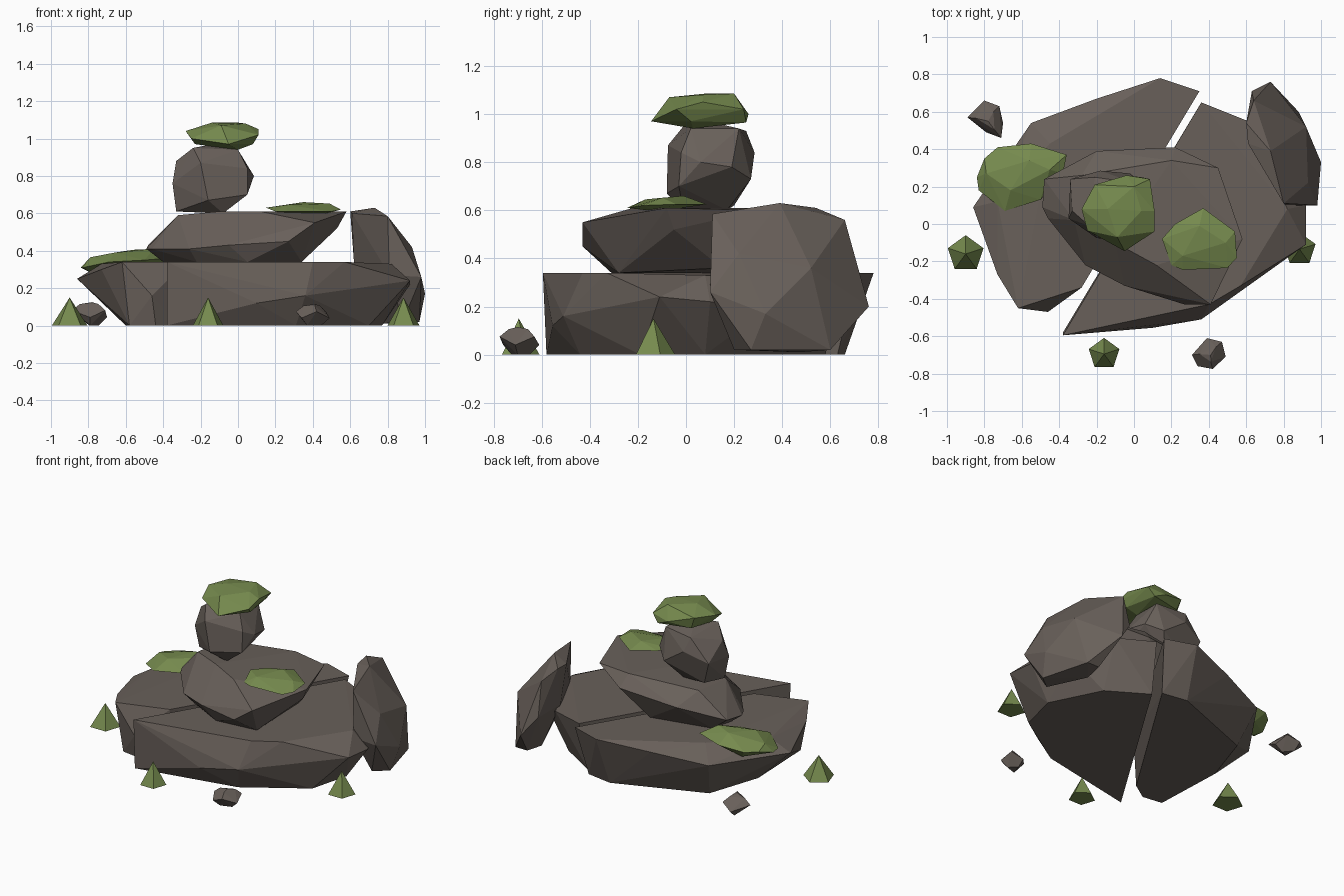
import bpy, bmesh, math


def material(name, rgb):
    m = bpy.data.materials.new(name)
    m.diffuse_color = (*rgb, 1)
    return m


STONE = material("warm_grey_stone", (0.140, 0.117, 0.102))
MOSS = material("moss_green", (0.180, 0.255, 0.076))


def faceted(name, points, mat):
    """Flat-faced solid wrapped tightly around a few corner points."""
    bm = bmesh.new()
    for p in points:
        bm.verts.new(p)
    res = bmesh.ops.convex_hull(bm, input=bm.verts[:])
    loose = {g for g in res["geom_interior"] + res["geom_unused"]
             if isinstance(g, bmesh.types.BMVert)}
    bmesh.ops.delete(bm, geom=list(loose), context="VERTS")
    bmesh.ops.dissolve_limit(bm, angle_limit=math.radians(2),
                             verts=bm.verts[:], edges=bm.edges[:])
    bmesh.ops.recalc_face_normals(bm, faces=bm.faces[:])
    me = bpy.data.meshes.new(name)
    bm.to_mesh(me)
    bm.free()
    me.materials.append(mat)
    ob = bpy.data.objects.new(name, me)
    bpy.context.collection.objects.link(ob)
    return ob


# Ground slab, left half of the split
faceted("base_slab_left", [
    (0.35, 0.71, 0.34), (0.14, 0.78, 0.34), (-0.20, 0.67, 0.30), (-0.55, 0.54, 0.25),
    (-0.86, 0.09, 0.25), (-0.73, -0.27, 0.30), (-0.62, -0.45, 0.34), (-0.28, -0.34, 0.34),
    (-0.73, 0.12, 0.33), (-0.45, 0.43, 0.34), (-0.46, -0.47, 0.16),
    (0.30, 0.63, 0.0), (0.12, 0.66, 0.0), (-0.48, 0.43, 0.0), (-0.60, 0.07, 0.0),
    (-0.58, -0.42, 0.0), (-0.44, -0.44, 0.0), (-0.32, -0.36, 0.0)], STONE)

# Ground slab, right half of the split
faceted("base_slab_right", [
    (-0.38, -0.595, 0.34), (0.40, -0.43, 0.34), (0.57, -0.33, 0.34), (0.82, 0.08, 0.33),
    (0.61, 0.55, 0.32), (0.36, 0.65, 0.34), (0.92, -0.11, 0.24), (0.92, 0.10, 0.22),
    (0.80, 0.35, 0.20), (0.36, -0.51, 0.16), (0.10, -0.555, 0.12),
    (-0.38, -0.58, 0.0), (0.31, -0.44, 0.0), (0.70, -0.19, 0.0), (0.77, 0.08, 0.0),
    (0.60, 0.42, 0.0), (0.34, 0.58, 0.0)], STONE)

# Slab lying on top
faceted("upper_slab", [
    (-0.49, 0.09, 0.41), (-0.48, 0.24, 0.43), (-0.46, 0.03, 0.41), (-0.26, -0.22, 0.41),
    (-0.05, -0.33, 0.43), (0.27, -0.43, 0.45), (0.41, -0.43, 0.55), (0.58, -0.08, 0.61),
    (0.45, 0.30, 0.60), (0.22, 0.41, 0.53), (-0.20, 0.39, 0.50), (-0.32, 0.02, 0.59),
    (-0.10, -0.10, 0.61), (0.12, -0.22, 0.61), (0.20, 0.34, 0.61), (-0.28, 0.26, 0.59),
    (0.53, -0.05, 0.52), (-0.40, 0.08, 0.34), (-0.36, 0.23, 0.34), (-0.22, -0.17, 0.34),
    (0.05, -0.31, 0.34), (0.34, -0.28, 0.34), (0.35, 0.15, 0.36), (0.05, 0.32, 0.34)], STONE)

# Leaning side rock
faceted("leaning_rock", [
    (0.61, 0.43, 0.60), (0.60, 0.54, 0.61), (0.73, 0.39, 0.63), (0.64, 0.66, 0.56),
    (0.73, 0.76, 0.20), (0.63, 0.71, 0.33), (0.80, 0.11, 0.585), (0.81, 0.10, 0.27),
    (0.93, 0.22, 0.42), (0.98, 0.10, 0.26), (1.00, 0.33, 0.17), (0.92, 0.52, 0.36),
    (0.97, 0.27, 0.02), (0.88, 0.20, 0.02), (0.88, 0.60, 0.02), (0.79, 0.60, 0.02),
    (0.77, 0.47, 0.01), (0.62, 0.48, 0.34)], STONE)

# Balanced round boulder
faceted("round_boulder", [
    (-0.35, 0.03, 0.76), (-0.34, 0.24, 0.78), (-0.33, 0.05, 0.61), (-0.08, -0.01, 0.60),
    (-0.16, -0.08, 0.67), (-0.20, -0.075, 0.87), (0.05, -0.03, 0.70), (0.085, 0.06, 0.80),
    (0.05, -0.02, 0.84), (0.00, 0.02, 0.94), (-0.24, -0.01, 0.95), (-0.33, 0.07, 0.88),
    (-0.21, 0.25, 0.93), (0.00, 0.22, 0.94), (-0.18, 0.285, 0.84), (-0.02, 0.27, 0.73),
    (0.07, 0.19, 0.78), (-0.10, 0.17, 0.60), (-0.28, 0.20, 0.62), (-0.13, 0.09, 0.97)], STONE)

# Moss cap on the boulder
faceted("moss_cap", [
    (-0.04, 0.26, 1.00), (0.085, 0.24, 1.02), (0.11, 0.07, 1.05), (0.11, -0.04, 1.02),
    (-0.05, -0.145, 0.97), (-0.25, -0.035, 1.00), (-0.28, 0.08, 1.04), (-0.21, 0.21, 1.05),
    (-0.09, -0.07, 1.07), (0.04, 0.07, 1.08), (-0.14, 0.08, 1.085), (0.00, 0.20, 1.085),
    (0.08, 0.02, 0.97), (0.00, 0.03, 0.94), (-0.23, 0.05, 0.97), (-0.18, 0.20, 0.97),
    (0.04, 0.25, 0.965)], MOSS)

# Moss patch on the left slab
faceted("moss_patch_left", [
    (-0.84, 0.25, 0.31), (-0.80, 0.35, 0.34), (-0.73, 0.41, 0.34), (-0.55, 0.43, 0.35),
    (-0.36, 0.37, 0.36), (-0.38, 0.27, 0.36), (-0.50, 0.13, 0.35), (-0.69, 0.07, 0.34),
    (-0.83, 0.18, 0.31), (-0.79, 0.27, 0.365), (-0.66, 0.18, 0.39), (-0.56, 0.34, 0.405),
    (-0.45, 0.29, 0.41), (-0.78, 0.22, 0.28), (-0.68, 0.36, 0.28), (-0.45, 0.32, 0.31)], MOSS)

# Moss patch on the upper slab
faceted("moss_patch_right", [
    (0.15, -0.08, 0.63), (0.20, -0.22, 0.61), (0.26, -0.245, 0.61), (0.50, -0.235, 0.61),
    (0.55, -0.18, 0.62), (0.54, -0.04, 0.625), (0.37, 0.085, 0.625), (0.22, 0.00, 0.63),
    (0.26, -0.17, 0.645), (0.35, -0.01, 0.66), (0.49, -0.10, 0.652),
    (0.28, -0.12, 0.595), (0.45, -0.12, 0.595)], MOSS)

# Pebbles: zigzag middle ring between a raised crown and a small foot
pebbles = [
    ("pebble_back", (-0.79, 0.56), 0.125,
     [(-0.89, 0.57), (-0.80, 0.66), (-0.72, 0.63), (-0.70, 0.54), (-0.71, 0.46), (-0.79, 0.49)]),
    ("pebble_front", (0.40, -0.69), 0.115,
     [(0.31, -0.70), (0.39, -0.61), (0.47, -0.63), (0.49, -0.71), (0.42, -0.775), (0.34, -0.76)])]
for name, (cx, cy), h, ring in pebbles:
    pts = [(cx + 0.01, cy - 0.01, h)]
    for i, (x, y) in enumerate(ring):
        pts.append((x, y, h * (0.35 if i % 2 else 0.65)))
        k, z = (0.5, 0.0) if i % 2 else (0.55, 0.92 * h)
        pts.append((cx + k * (x - cx), cy + k * (y - cy), z))
    faceted(name, pts, STONE)

# Five-sided grass tufts
for name, x, y, r in [("grass_tuft_left", -0.90, -0.16, 0.10),
                      ("grass_tuft_front", -0.16, -0.695, 0.086),
                      ("grass_tuft_right", 0.885, -0.135, 0.09)]:
    ring = [math.radians(90 + 72 * k) for k in range(5)]
    faceted(name, [(x, y, 0.15)] +
            [(x + r * math.cos(a), y + r * math.sin(a), 0.0) for a in ring], MOSS)
